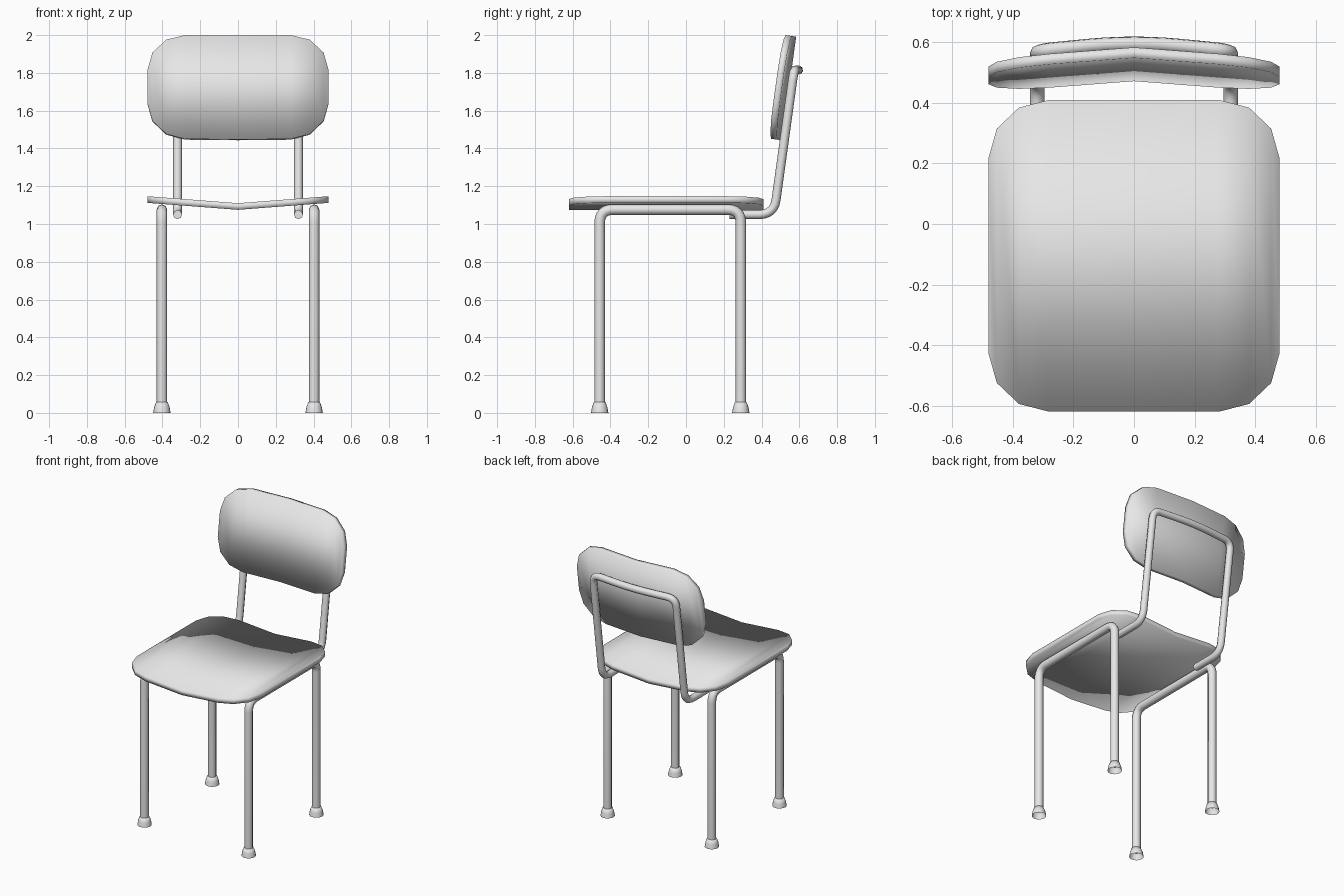
import bpy
import bmesh
import math
from mathutils import Vector

if "Cube" in bpy.data.objects:
    bpy.data.objects.remove(bpy.data.objects["Cube"], do_unlink=True)

grey = bpy.data.materials.new("light_grey")
grey.use_nodes = True
grey.diffuse_color = (0.8, 0.8, 0.8, 1)
grey.node_tree.nodes["Principled BSDF"].inputs["Base Color"].default_value = (0.8, 0.8, 0.8, 1)


def add_mesh(name, bm, smooth=True):
    bmesh.ops.recalc_face_normals(bm, faces=bm.faces)
    for f in bm.faces:
        f.smooth = smooth
    mesh = bpy.data.meshes.new(name)
    bm.to_mesh(mesh)
    bm.free()
    mesh.materials.append(grey)
    obj = bpy.data.objects.new(name, mesh)
    bpy.context.collection.objects.link(obj)
    return obj


def panel(name, length, width=0.96, thick=0.035, sag=0.037):
    """Rounded board made of strips across x, folded along its middle."""
    half = width / 2
    arc = [math.radians(a) for a in (0, 30, 60, 90)]
    cols = [(half - 0.2 + 0.2 * math.cos(a), length / 2 - 0.19 * (1 - math.sin(a))) for a in arc]
    cols = [(-x, y) for x, y in cols] + [(0, length / 2)] + cols[::-1]
    bm = bmesh.new()
    rings = []
    for x, y in cols:
        z = sag * abs(x) / half
        corners = ((-y, z), (y, z), (y, z + thick), (-y, z + thick))
        rings.append([bm.verts.new((x, v, d)) for v, d in corners])
    for a, b in zip(rings, rings[1:]):
        for i in range(4):
            j = (i + 1) % 4
            bm.faces.new((a[i], a[j], b[j], b[i]))
    bm.faces.new(rings[0])
    bm.faces.new(rings[-1])
    return add_mesh(name, bm)


def round_path(points, radii, steps=6):
    """Replace each inner corner of a path by a quadratic bend."""
    pts = [Vector(p) for p in points]
    out = [pts[0]]
    for a, b, c, r in zip(pts, pts[1:], pts[2:], radii):
        p = b + (a - b).normalized() * r
        q = b + (c - b).normalized() * r
        for i in range(steps + 1):
            t = i / steps
            out.append(p * (1 - t) ** 2 + b * 2 * t * (1 - t) + q * t * t)
    return out + [pts[-1]]


def tube(name, path, radius):
    curve = bpy.data.curves.new(name, "CURVE")
    curve.dimensions = "3D"
    curve.bevel_depth = radius
    curve.bevel_resolution = 2
    curve.use_fill_caps = True
    spline = curve.splines.new("POLY")
    spline.points.add(len(path) - 1)
    for point, co in zip(spline.points, path):
        point.co = (*co, 1)
    spline.use_smooth = True
    curve.materials.append(grey)
    obj = bpy.data.objects.new(name, curve)
    bpy.context.collection.objects.link(obj)
    bpy.ops.object.select_all(action="DESELECT")
    obj.select_set(True)
    bpy.context.view_layer.objects.active = obj
    bpy.ops.object.convert(target="MESH")
    bpy.ops.object.shade_smooth_by_angle(angle=math.radians(50))


def foot(name, x, y, sides=16):
    """Flared foot cap, open underneath."""
    bm = bmesh.new()
    rings = []
    for r, z in ((0.046, 0), (0.041, 0.03), (0.031, 0.057), (0.026, 0.057)):
        angles = [math.tau * i / sides for i in range(sides)]
        rings.append([bm.verts.new((x + r * math.cos(a), y + r * math.sin(a), z)) for a in angles])
    for a, b in zip(rings, rings[1:]):
        for i in range(sides):
            j = (i + 1) % sides
            bm.faces.new((a[i], a[j], b[j], b[i]))
    add_mesh(name, bm)


# Seat board
seat = panel("seat", 1.03)
seat.location = (0, -0.105, 1.075)

# Backrest board, leaning back
backrest = panel("backrest", 0.554)
backrest.rotation_euler.x = math.radians(82)
backrest.location = (0, 0.545, 1.7176)

# Side leg frames and feet
front_y, back_y, rail_z = -0.457, 0.29, 1.076
for side, x in (("left", 0.403), ("right", -0.403)):
    corners = [(x, front_y, 0.04), (x, front_y, rail_z), (x, back_y, rail_z), (x, back_y, 0.04)]
    tube(side + "_leg_frame", round_path(corners, (0.07, 0.07)), 0.028)
    foot(side + "_front_foot", x, front_y)
    foot(side + "_back_foot", x, back_y)

# Back support: one tube bent up both sides and across the top
half = [(0.32, 0.23, 1.05), (0.32, 0.466, 1.05), (0.32, 0.572, 1.815)]
corners = half + [(0, 0.603, 1.815)] + [(-x, y, z) for x, y, z in reversed(half)]
tube("back_support", round_path(corners, (0.08, 0.06, 0.15, 0.06, 0.08)), 0.024)
